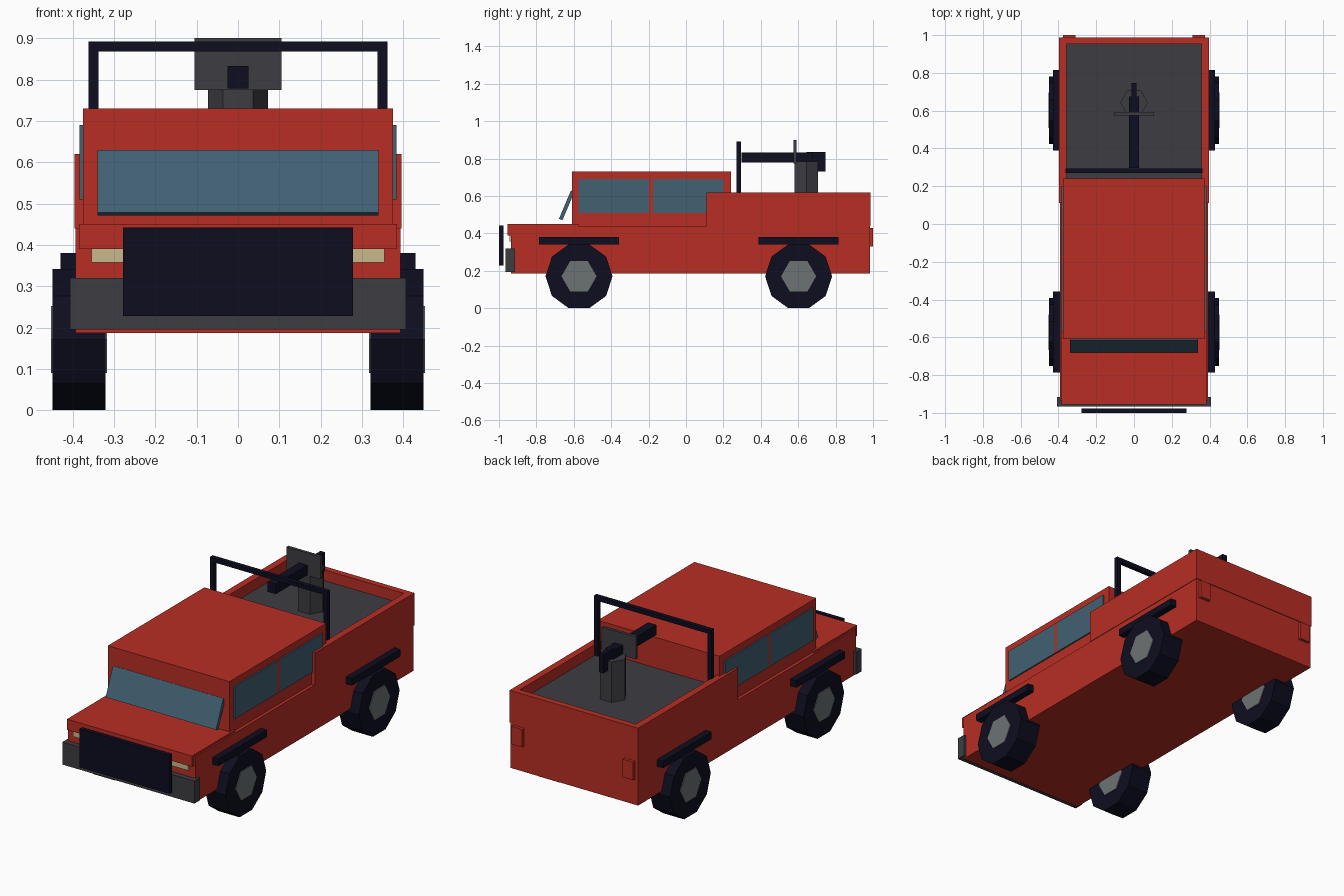
import bpy
import bmesh
import math
from mathutils import Matrix

cube = bpy.data.objects.get("Cube")
if cube:
    bpy.data.objects.remove(cube, do_unlink=True)


def material(name, rgb):
    m = bpy.data.materials.new(name)
    m.use_nodes = True
    m.diffuse_color = (*rgb, 1)
    bsdf = next(n for n in m.node_tree.nodes if n.type == 'BSDF_PRINCIPLED')
    bsdf.inputs["Base Color"].default_value = (*rgb, 1)
    return m


red = material("body red", (0.48, 0.027, 0.017))
navy = material("dark navy", (0.004, 0.004, 0.014))
grey = material("dark grey", (0.048, 0.046, 0.055))
glass = material("blue glass", (0.053, 0.12, 0.17))
steel = material("hub grey", (0.15, 0.168, 0.174))
cream = material("headlight cream", (0.58, 0.48, 0.26))


def finish(name, bm, mat):
    mesh = bpy.data.meshes.new(name)
    bm.to_mesh(mesh)
    bm.free()
    mesh.materials.append(mat)
    obj = bpy.data.objects.new(name, mesh)
    bpy.context.scene.collection.objects.link(obj)
    return obj


def box(name, mat, x, y, z):
    """Box spanning the (low, high) pair given for each axis."""
    bm = bmesh.new()
    spans = (x, y, z)
    centre = [(a + b) / 2 for a, b in spans]
    size = [abs(b - a) for a, b in spans]
    bmesh.ops.create_cube(bm, size=1, matrix=Matrix.Translation(centre) @ Matrix.Diagonal((*size, 1)))
    return finish(name, bm, mat)


def pair(name, mat, x, y, z):
    """The same box on the left (+x) and right (-x) sides."""
    box("left_" + name, mat, x, y, z)
    box("right_" + name, mat, (-x[1], -x[0]), y, z)


def wide(name, mat, half, y, z):
    return box(name, mat, (-half, half), y, z)


def prism(name, mat, sides, radius, depth, matrix):
    bm = bmesh.new()
    bmesh.ops.create_cone(bm, cap_ends=True, segments=sides, radius1=radius,
                          radius2=radius, depth=depth, matrix=matrix)
    return finish(name, bm, mat)


# Body, hood and cab
wide("lower_body", red, 0.393, (-0.935, 0.983), (0.187, 0.44))
wide("hood", red, 0.385, (-0.955, -0.575), (0.39, 0.45))
wide("cab", red, 0.375, (-0.61, 0.24), (0.44, 0.73))

# Sloping windshield
shield = wide("windshield", glass, 0.34, (-0.01, 0.01), (-0.082, 0.082))
shield.location = (0, -0.638, 0.55)
shield.rotation_euler.x = -0.4

# Side windows and door pillar
pair("front_window", glass, (0.375, 0.383), (-0.575, -0.198), (0.51, 0.69))
pair("rear_window", glass, (0.375, 0.383), (-0.177, 0.2), (0.51, 0.69))
pair("door_pillar", red, (0.374, 0.383), (-0.198, -0.177), (0.51, 0.69))

# Open cargo bed
pair("bed_wall", red, (0.357, 0.396), (0.11, 0.987), (0.44, 0.62))
wide("tailgate", red, 0.357, (0.952, 0.987), (0.44, 0.62))
wide("bed_floor", grey, 0.357, (0.24, 0.952), (0.44, 0.56))
pair("tail_light", red, (0.31, 0.375), (0.98, 1.0), (0.33, 0.43))

# Front end
wide("bumper", grey, 0.407, (-0.965, -0.915), (0.195, 0.32))
wide("front_guard", navy, 0.278, (-1.0, -0.977), (0.228, 0.442))
pair("headlight", cream, (0.2, 0.355), (-0.945, -0.93), (0.357, 0.39))

# Wheels, hubs and fender strips
for end, y in (("front", -0.572), ("rear", 0.602)):
    pair(end + "_fender", navy, (0.39, 0.43), (y - 0.214, y + 0.214), (0.341, 0.38))
    for side, sign in (("left", 1), ("right", -1)):
        place = Matrix.Translation((sign * 0.385, y, 0.171)) @ Matrix.Rotation(math.pi / 2, 4, 'Y')
        # Turn so that a flat side rests on the ground
        place = place @ Matrix.Rotation(math.pi / 2, 4, 'Z')
        prism(f"{side}_{end}_tyre", navy, 10, 0.179, 0.128, place @ Matrix.Rotation(math.pi / 10 * 0, 4, 'Z'))
        prism(f"{side}_{end}_hub", steel, 6, 0.094, 0.136, place)

# Fix each wheel's orientation: lowest point touches the ground with a flat side
for obj in bpy.context.scene.objects:
    if not obj.name.endswith(("_tyre", "_hub")):
        continue
    verts = obj.data.vertices
    low = min(v.co.z for v in verts)
    flat = sum(abs(v.co.z - low) < 0.001 for v in verts)
    if flat < 4:
        sides = 10 if obj.name.endswith("_tyre") else 6
        centre = sum((v.co for v in verts), verts[0].co * 0) / len(verts)
        turn = Matrix.Rotation(math.pi / sides, 4, 'X')
        obj.data.transform(Matrix.Translation(centre) @ turn @ Matrix.Translation(-centre))

# Roll bar
pair("roll_bar_post", navy, (0.337, 0.362), (0.27, 0.294), (0.56, 0.868))
wide("roll_bar_top", navy, 0.362, (0.27, 0.294), (0.868, 0.892))

# Pedestal mount with plate, long beam and rear block
prism("pedestal", grey, 6, 0.073, 0.23,
      Matrix.Translation((0, 0.643, 0.67)) @ Matrix.Rotation(math.pi / 2, 4, 'Z'))
wide("mount_plate", grey, 0.105, (0.575, 0.592), (0.775, 0.9))
wide("mount_beam", navy, 0.026, (0.296, 0.675), (0.778, 0.833))
wide("mount_rear_block", navy, 0.014, (0.645, 0.747), (0.732, 0.836))
